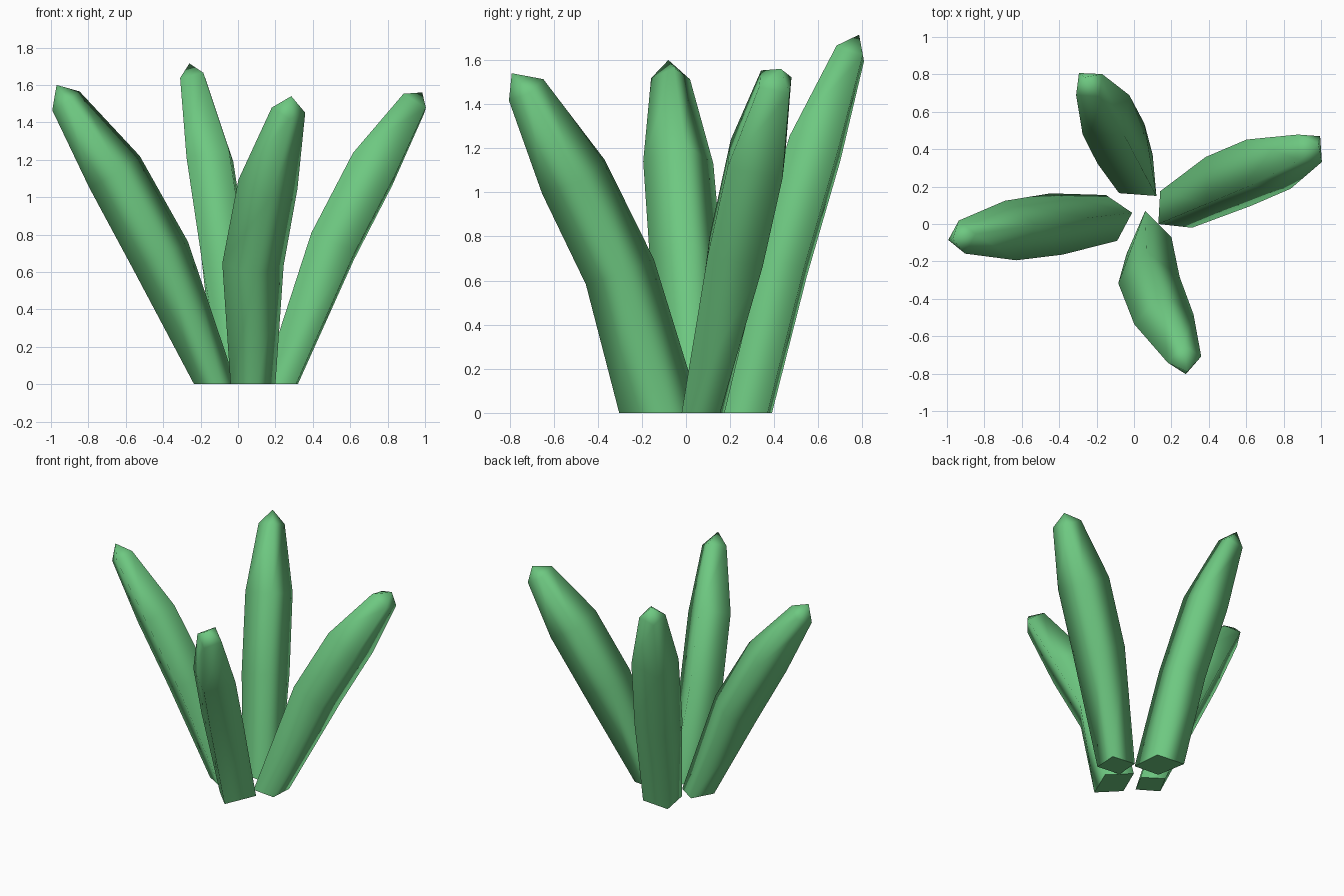
import bpy, bmesh
from mathutils import Vector

if "Cube" in bpy.data.objects:
    bpy.data.objects.remove(bpy.data.objects["Cube"])

green = bpy.data.materials.new("leaf green")
green.diffuse_color = (0.155, 0.58, 0.22, 1)
green.use_nodes = True
green.node_tree.nodes["Principled BSDF"].inputs["Base Color"].default_value = green.diffuse_color


def leaf(name, base, side, rings, tip):
    """Four-sided tapering leaf: footprint on the ground, square rings
    set across the stem direction, and a pointed tip."""
    bm = bmesh.new()
    foot = [Vector((x, y, 0)) for x, y in base]
    path = [sum(foot, Vector()) / 4] + [Vector(r[:3]) for r in rings] + [Vector(tip)]
    loops = [[bm.verts.new(p) for p in foot]]
    for i, r in enumerate(rings, 1):
        t = (path[i + 1] - path[i - 1]).normalized()
        u = Vector(side)
        u = (u - t * u.dot(t)).normalized()
        v = t.cross(u)
        loops.append([bm.verts.new(path[i] + d * r[3]) for d in (u, v, -u, -v)])
    for a, b in zip(loops, loops[1:]):
        for k in range(4):
            bm.faces.new((a[k], a[(k + 1) % 4], b[(k + 1) % 4], b[k]))
    top = bm.verts.new(tip)
    for k in range(4):
        bm.faces.new((loops[-1][k], loops[-1][(k + 1) % 4], top))
    cap = bm.faces.new(loops[0][::-1])
    for f in bm.faces:
        f.smooth = f is not cap
    for e in cap.edges:
        e.smooth = False
    me = bpy.data.meshes.new(name)
    bm.to_mesh(me)
    bm.free()
    me.materials.append(green)
    bpy.context.collection.objects.link(bpy.data.objects.new(name, me))


# rings: x, y, z, half diagonal
leaf("left_leaf", [(-.15, .155), (-.235, .0), (-.09, -.09), (-.01, .06)], (-.07, .33, 0),
     [(-.415, 0, .69, .167), (-.66, -.035, 1.135, .162), (-.92, -.07, 1.515, .09)],
     (-.97, -.08, 1.6))
leaf("front_leaf", [(.2, -.07), (.06, .07), (-.04, -.16), (.1, -.303)], (.33, .03, 0),
     [(.08, -.3, .64, .165), (.16, -.51, 1.07, .162), (.27, -.725, 1.465, .092)],
     (.285, -.79, 1.54))
leaf("back_leaf", [(.1, .37), (-.12, .39), (-.08, .165), (.12, .15)], (.24, .21, 0),
     [(-.07, .43, .67, .165), (-.15, .585, 1.2, .163), (-.24, .745, 1.63, .09)],
     (-.26, .785, 1.715))
leaf("right_leaf", [(.14, .175), (.13, 0), (.31, -.02), (.32, .155)], (-.22, .27, .1),
     [(.505, .228, .735, .18), (.72, .32, 1.15, .18), (.94, .405, 1.5, .1)],
     (.985, .43, 1.56))
